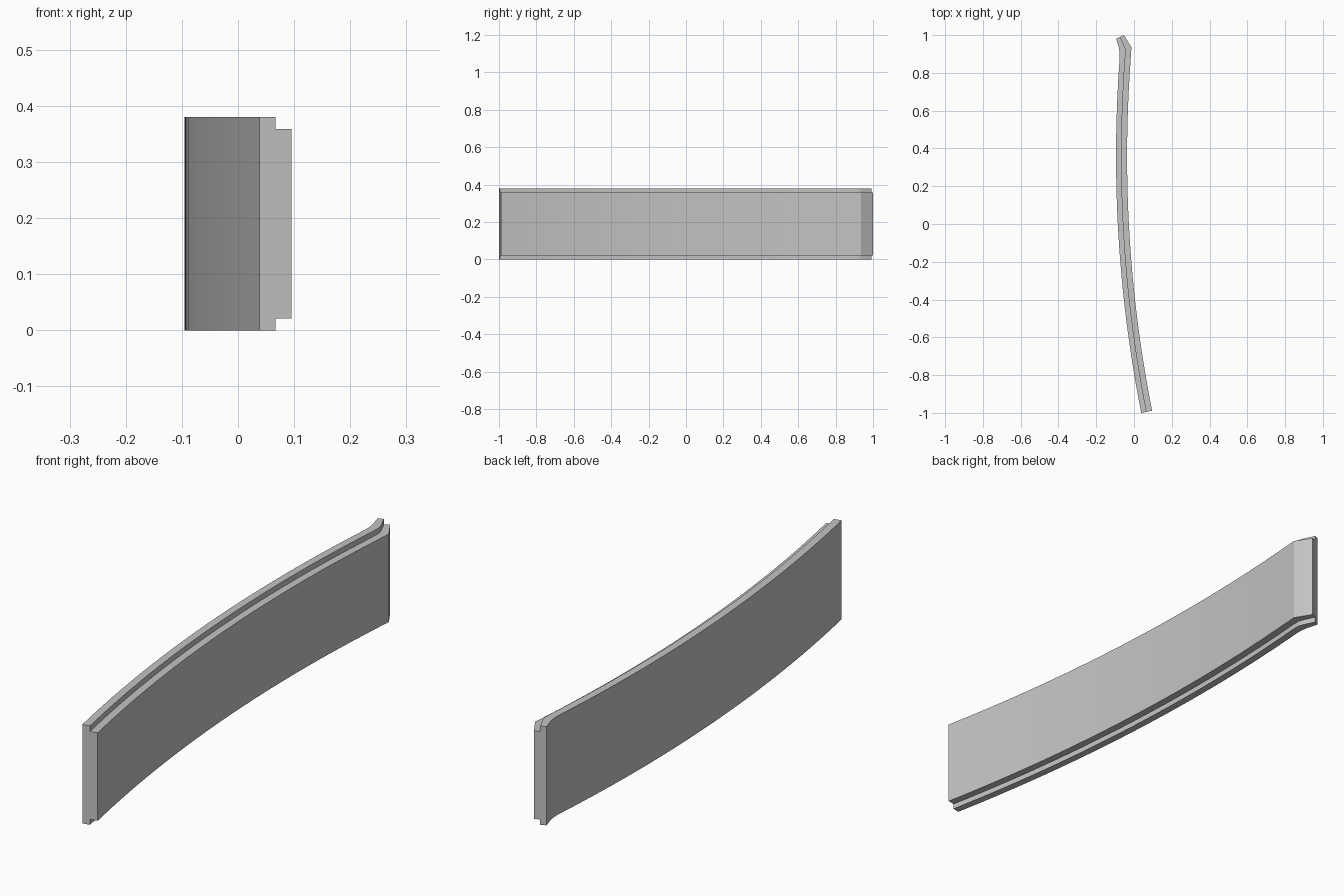
import bpy, bmesh, math
from mathutils import Vector

cube = bpy.data.objects.get("Cube")
if cube:
    bpy.data.objects.remove(cube, do_unlink=True)

HEIGHT, STEP, THICK, RADIUS = 0.38, 0.021, 0.0585, 7.0
CENTRE = Vector((RADIUS - 0.095, 0.36))
ARC_STEPS, BEND_STEPS = 28, 8


def arc_point(angle, radius):
    return CENTRE + radius * Vector((-math.cos(angle), math.sin(angle)))


# Plan: pairs of outer and inner points along the long shallow arc
start = math.asin(-1.36 / RADIUS)
end = math.asin(0.515 / RADIUS)
stations = []
for i in range(ARC_STEPS + 1):
    a = start + (end - start) * i / ARC_STEPS
    stations.append((arc_point(a, RADIUS), arc_point(a, RADIUS - THICK)))

# Hooked end: rounded on the outer side, sharp on the inner side
outer_a, inner_a = stations[-1]
outer_corner, outer_b = Vector((-0.073, 0.918)), Vector((-0.087, 0.958))
inner_corner, inner_b = Vector((-0.0135, 0.935)), Vector((-0.037, 0.974))
for i in range(1, BEND_STEPS + 1):
    t = i / BEND_STEPS
    outer = outer_a * (1 - t) ** 2 + outer_corner * 2 * t * (1 - t) + outer_b * t ** 2
    if t <= 0.5:
        inner = inner_a.lerp(inner_corner, t * 2)
    else:
        inner = inner_corner.lerp(inner_b, t * 2 - 1)
    stations.append((outer, inner))
stations.append((Vector((-0.094, 0.981)), Vector((-0.053, 1.0))))

# Stepped cross-section: (share of thickness, height)
section = [(0, 0), (0, HEIGHT), (0.5, HEIGHT), (0.5, HEIGHT - STEP),
           (1, HEIGHT - STEP), (1, STEP), (0.5, STEP), (0.5, 0)]

bm = bmesh.new()
rings = []
for outer, inner in stations:
    ring = []
    for share, z in section:
        p = outer.lerp(inner, share)
        ring.append(bm.verts.new((p.x, p.y, z)))
    rings.append(ring)
for r0, r1 in zip(rings, rings[1:]):
    for k in range(len(section)):
        n = (k + 1) % len(section)
        bm.faces.new((r0[k], r0[n], r1[n], r1[k]))
bm.faces.new(rings[0])
bm.faces.new(rings[-1])
bmesh.ops.recalc_face_normals(bm, faces=bm.faces)

mesh = bpy.data.meshes.new("curved_panel")
bm.to_mesh(mesh)
bm.free()
panel = bpy.data.objects.new("curved_panel", mesh)
bpy.context.collection.objects.link(panel)

# Plain grey finish
grey = bpy.data.materials.new("light_grey")
grey.use_nodes = True
colour = (0.55, 0.55, 0.55, 1)
grey.diffuse_color = colour
for node in grey.node_tree.nodes:
    if node.type == 'BSDF_PRINCIPLED':
        node.inputs["Base Color"].default_value = colour
mesh.materials.append(grey)

bpy.ops.object.select_all(action='DESELECT')
panel.select_set(True)
bpy.context.view_layer.objects.active = panel
bpy.ops.object.shade_smooth_by_angle(angle=math.radians(30))
